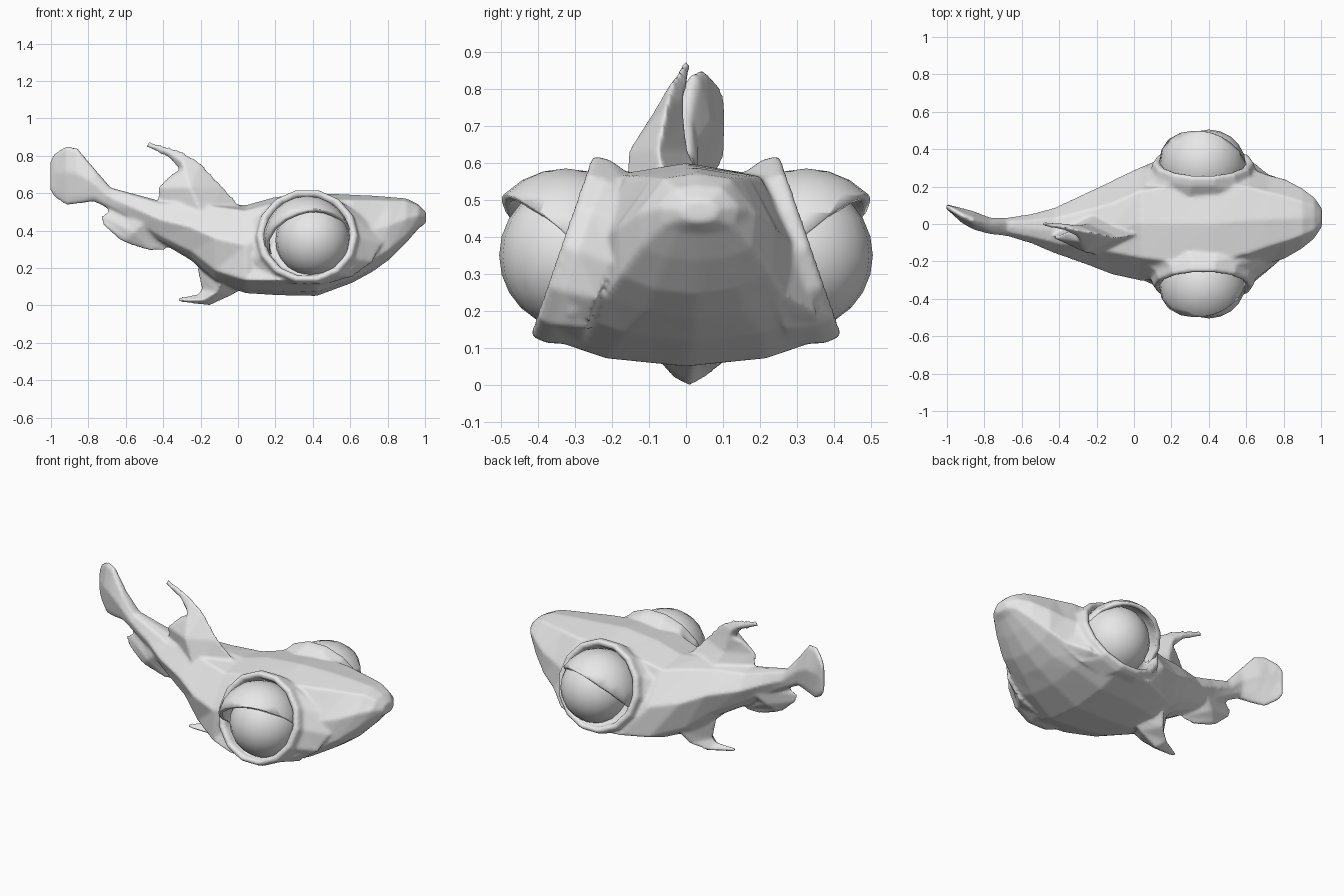
import bpy, bmesh, math
from mathutils import Vector

cube = bpy.data.objects.get("Cube")
if cube:
    bpy.data.objects.remove(cube, do_unlink=True)

grey = bpy.data.materials.new("plain_grey")
grey.use_nodes = True
grey.diffuse_color = (0.8, 0.8, 0.8, 1)
grey.node_tree.nodes["Principled BSDF"].inputs["Base Color"].default_value = (0.8, 0.8, 0.8, 1)


def finish(name, bm):
    """Turn a bmesh into a smooth shaded grey object."""
    bmesh.ops.recalc_face_normals(bm, faces=bm.faces)
    mesh = bpy.data.meshes.new(name)
    bm.to_mesh(mesh)
    bm.free()
    mesh.materials.append(grey)
    for p in mesh.polygons:
        p.use_smooth = True
    mesh.set_sharp_from_angle(angle=math.radians(70))
    obj = bpy.data.objects.new(name, mesh)
    bpy.context.collection.objects.link(obj)
    return obj


def loft(bm, sections, closed=False):
    """Skin a list of equal rings of points, capped unless closed."""
    rings = [[bm.verts.new(p) for p in s] for s in sections]
    pairs = list(zip(rings, rings[1:]))
    if closed:
        pairs.append((rings[-1], rings[0]))
    else:
        bm.faces.new(rings[0])
        bm.faces.new(rings[-1])
    for a, b in pairs:
        n = len(a)
        for i in range(n):
            j = (i + 1) % n
            bm.faces.new((a[i], a[j], b[j], b[i]))


def body_section(x, y, top, bottom, wt, wm, wb):
    h = top - bottom
    half = [(wt, top - .06 * h), (wm, top - .45 * h),
            (wb, bottom + .15 * h), (wb * .55, bottom + .04 * h)]
    right = [(x, y + w, z) for w, z in half]
    left = [(x, y - w, z) for w, z in reversed(half)]
    return [(x, y, top)] + right + [(x, y, bottom)] + left


def fin(bm, stations):
    """Lens shaped fin: leading x z, trailing x z, sideways place, half thickness."""
    rings = []
    for lx, lz, tx, tz, y, t in stations:
        mx, mz = (lx + tx) / 2, (lz + tz) / 2
        rings.append([(lx, y, lz), (mx, y + t, mz), (tx, y, tz), (mx, y - t, mz)])
    loft(bm, rings)


skin = bmesh.new()

# Body from tail fin to snout: x, y, top, bottom, upper, middle, lower half width
body = [
    (-1.005, .095, .77, .61, .012, .014, .012),
    (-.98, .08, .815, .575, .014, .02, .014),
    (-.92, .045, .855, .535, .016, .04, .022),
    (-.86, .02, .845, .54, .018, .05, .028),
    (-.77, -.01, .735, .555, .024, .045, .03),
    (-.68, -.015, .63, .51, .03, .05, .035),
    (-.55, -.025, .595, .43, .045, .08, .05),
    (-.42, -.035, .56, .34, .065, .125, .08),
    (-.25, -.025, .565, .24, .10, .195, .14),
    (-.12, -.02, .555, .12, .13, .25, .20),
    (.04, 0, .535, .065, .18, .305, .30),
    (.20, 0, .58, .055, .20, .275, .37),
    (.42, 0, .60, .05, .20, .275, .395),
    (.61, .02, .592, .12, .18, .28, .335),
    (.72, .025, .587, .18, .145, .235, .24),
    (.81, .028, .58, .245, .12, .21, .205),
    (.90, .03, .572, .335, .09, .16, .15),
    (.965, .033, .54, .41, .065, .11, .095),
    (1.005, .035, .50, .44, .03, .05, .04),
]
loft(skin, [body_section(*s) for s in body])

# Dorsal, anal and pelvic fins
fin(skin, [
    (.08, .46, -.44, .46, -.04, .13),
    (-.08, .635, -.43, .63, -.075, .08),
    (-.20, .765, -.37, .69, -.05, .045),
    (-.30, .825, -.315, .725, -.035, .03),
    (-.38, .85, -.365, .785, -.015, .02),
    (-.475, .877, -.495, .847, 0, .013)])
fin(skin, [
    (-.30, .38, -.66, .55, -.025, .08),
    (-.38, .30, -.735, .48, -.035, .05),
    (-.45, .283, -.735, .435, -.04, .025),
    (-.55, .315, -.65, .36, -.04, .013)])
fin(skin, [
    (.08, .12, -.22, .20, .02, .16),
    (-.03, .055, -.195, .085, .02, .10),
    (-.15, -.002, -.22, .06, .01, .055),
    (-.32, .018, -.32, .042, -.025, .013)])

# Eye sockets that flare into the body: long radius, upright radius, depth
TILT = math.radians(19)
RIM = [(.40, .24, -.12), (.28, .268, -.03), (.27, .265, .012),
       (.25, .248, .022), (.23, .23, .01), (.21, .21, -.09)]
for s in (1, -1):
    out = Vector((0, s * math.cos(TILT), math.sin(TILT)))
    up = Vector((0, -s * math.sin(TILT), math.cos(TILT)))
    centre = Vector((.37, s * .318, .37))
    rings = []
    for k in range(14):
        a = math.tau * k / 14
        along, rise = Vector((math.cos(a), 0, 0)), up * math.sin(a)
        rings.append([centre + along * rx + rise * ry + out * d for rx, ry, d in RIM])
    loft(skin, rings, closed=True)

# Blend body, fins and sockets into one skin
fish = finish("body_with_fins", skin)
blend = fish.modifiers.new("blend", "REMESH")
blend.mode = "VOXEL"
blend.voxel_size = .009
blend.use_smooth_shade = True
soften = fish.modifiers.new("soften", "SMOOTH")
soften.factor = .5
soften.iterations = 6

for side, s in (("left", 1), ("right", -1)):
    # Eyeball
    bm = bmesh.new()
    bmesh.ops.create_uvsphere(bm, u_segments=20, v_segments=12, radius=.2)
    eye = finish(side + "_eyeball", bm)
    eye.location = (.40, s * .305, .35)

    # Upper eyelid, a dome cut along a tilted plane
    bm = bmesh.new()
    bmesh.ops.create_uvsphere(bm, u_segments=20, v_segments=12, radius=.235)
    lift = math.radians(43)
    cut = Vector((-.2, -s * math.sin(lift), math.cos(lift)))
    bmesh.ops.bisect_plane(bm, geom=bm.verts[:] + bm.edges[:] + bm.faces[:],
                           plane_co=(0, 0, 0), plane_no=cut, clear_inner=True)
    lid = finish(side + "_eyelid", bm)
    lid.location = (.37, s * .325, .35)
    shell = lid.modifiers.new("thickness", "SOLIDIFY")
    shell.thickness = .025
    shell.offset = -1
